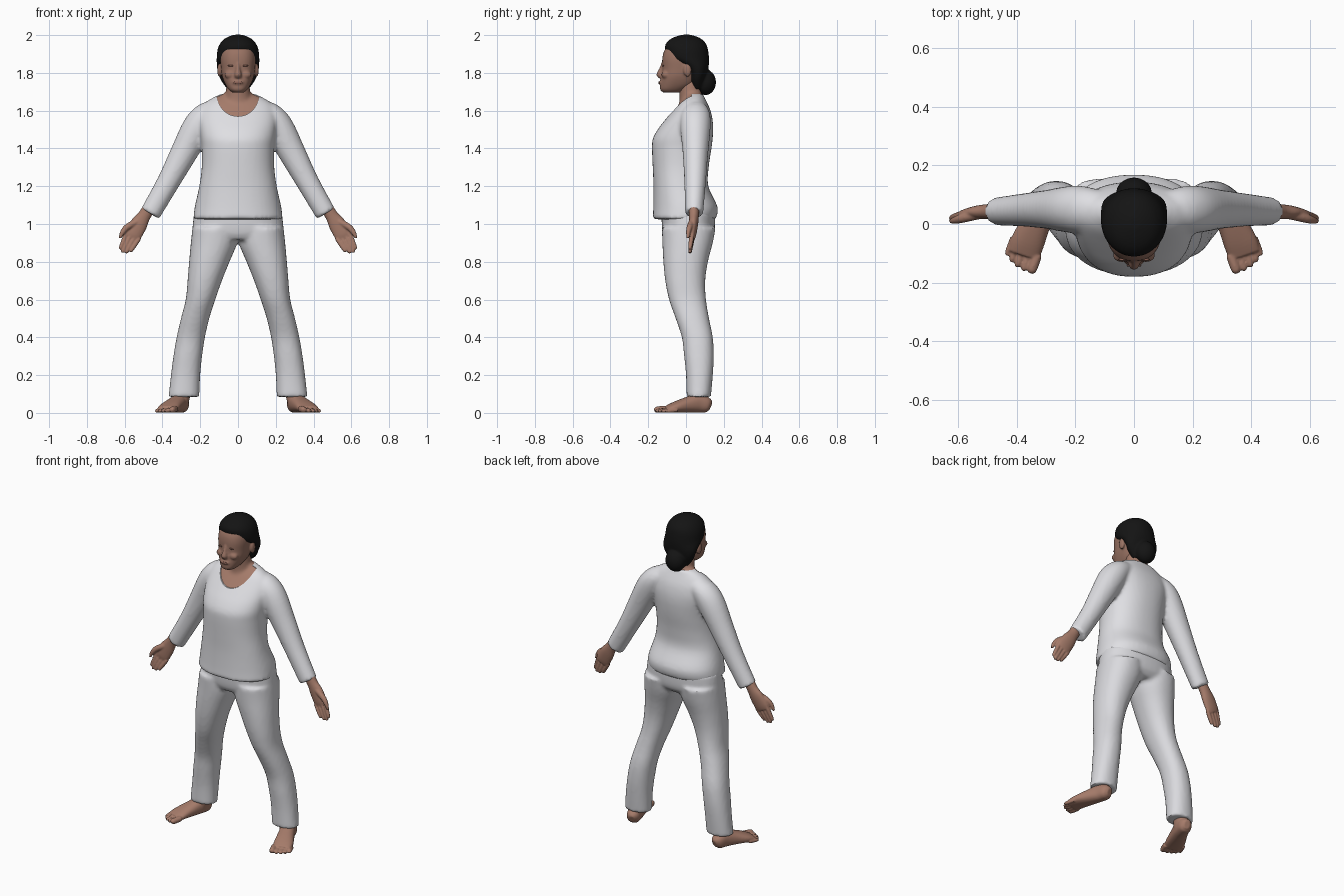
import bpy, bmesh, math
from mathutils import Vector, Matrix

if "Cube" in bpy.data.objects:
    bpy.data.objects.remove(bpy.data.objects["Cube"])

X, Y, Z = Vector((1, 0, 0)), Vector((0, 1, 0)), Vector((0, 0, 1))


def material(name, rgb):
    m = bpy.data.materials.new(name)
    m.diffuse_color = (*rgb, 1)
    m.use_nodes = True
    m.node_tree.nodes["Principled BSDF"].inputs["Base Color"].default_value = m.diffuse_color
    return m


SHIRT = material("shirt white", (0.74, 0.74, 0.77))
TROUSER = material("trouser white", (0.70, 0.70, 0.73))
SKIN = material("skin", (0.38, 0.20, 0.145))
FACE = material("face skin", (0.32, 0.17, 0.125))
LIPS = material("lips and lids", (0.25, 0.12, 0.09))
HAIR = material("black hair", (0.007, 0.007, 0.007))


def curve_rows(rows, steps=4):
    """Smooth interpolation through the given rows."""
    out = []
    for i in range(len(rows) - 1):
        p = [Vector(rows[max(0, min(len(rows) - 1, i + k))]) for k in (-1, 0, 1, 2)]
        for s in range(steps):
            t = s / steps
            out.append(p[1] + 0.5 * t * ((p[2] - p[0]) + t * (
                2 * p[0] - 5 * p[1] + 4 * p[2] - p[3] + t * (3 * (p[1] - p[2]) + p[3] - p[0]))))
    return out + [Vector(rows[-1])]


def loft(bm, rows, v=Y, direction=None, power=2.0, side=1, n=32):
    """Closed tube; each row is x, y, z, half width, half depth along v."""
    rows = curve_rows(rows)
    rings = []
    for i, r in enumerate(rows):
        c = Vector(r[:3])
        a, b = rows[max(0, i - 1)], rows[min(len(rows) - 1, i + 1)]
        d = direction or (Vector(b[:3]) - Vector(a[:3])).normalized()
        u = v.cross(d).normalized()
        w = d.cross(u)
        ring = []
        for k in range(n):
            t = 2 * math.pi * k / n
            cu, cv = math.cos(t), math.sin(t)
            pu = math.copysign(abs(cu) ** (2 / power), cu) * max(r[3], 0.002)
            pv = math.copysign(abs(cv) ** (2 / power), cv) * max(r[4], 0.002)
            co = c + u * pu + w * pv
            ring.append(bm.verts.new((co.x * side, co.y, co.z)))
        rings.append(ring)
    for a, b in zip(rings, rings[1:]):
        for k in range(n):
            bm.faces.new((a[k], a[(k + 1) % n], b[(k + 1) % n], b[k]))
    bm.faces.new(rings[0])
    bm.faces.new(rings[-1])


def ball(bm, loc, size):
    bmesh.ops.create_uvsphere(bm, u_segments=24, v_segments=14, radius=1,
                              matrix=Matrix.Translation(loc) @ Matrix.Diagonal((*size, 1)))


def body_rows(rows, inset=0.0):
    """Turn z, front y, back y, half width into centred loft rows."""
    return [(0, (f + b) / 2, z, w - inset, (b - f) / 2 - inset) for z, f, b, w in rows]


def finish(bm, name, mat, voxel=None, smooth=4, cutter=None):
    bmesh.ops.recalc_face_normals(bm, faces=bm.faces)
    me = bpy.data.meshes.new(name)
    bm.to_mesh(me)
    bm.free()
    ob = bpy.data.objects.new(name, me)
    bpy.context.collection.objects.link(ob)
    if voxel:
        r = ob.modifiers.new("fuse", 'REMESH')
        r.mode, r.voxel_size = 'VOXEL', voxel
        s = ob.modifiers.new("soften", 'SMOOTH')
        s.factor, s.iterations = 0.5, smooth
    if cutter:
        c = ob.modifiers.new("cut", 'BOOLEAN')
        c.operation, c.solver, c.object = 'DIFFERENCE', 'EXACT', cutter
    if voxel or cutter:
        dg = bpy.context.evaluated_depsgraph_get()
        done = bpy.data.meshes.new_from_object(ob.evaluated_get(dg))
        ob.modifiers.clear()
        ob.data = done
    ob.data.materials.clear()
    ob.data.materials.append(mat)
    bpy.ops.object.select_all(action='DESELECT')
    ob.select_set(True)
    bpy.context.view_layer.objects.active = ob
    bpy.ops.object.shade_smooth_by_angle(angle=math.radians(50))
    return ob


# neckline cutter: an oval bar running front to back
bm = bmesh.new()
loft(bm, [(0, -0.4, 1.69, 0.113, 0.12), (0, 0.03, 1.69, 0.113, 0.12)], v=Z, direction=Y, n=48)
neck_cutter = finish(bm, "neckline_cutter", SHIRT)
neck_cutter.hide_render = True
neck_cutter.hide_set(True)

# shirt: torso and sleeves fused, with a scooped neckline
TORSO = [(1.025, -.176, .158, .237), (1.09, -.173, .167, .229), (1.2, -.172, .118, .205),
         (1.3, -.176, .12, .192), (1.4, -.18, .135, .192), (1.45, -.176, .141, .197),
         (1.5, -.15, .144, .203), (1.55, -.112, .141, .208), (1.6, -.072, .13, .20),
         (1.64, -.04, .113, .175), (1.67, -.012, .098, .13), (1.69, .0, .09, .085)]
SLEEVE = [(.10, .05, 1.605, .055, .06), (.165, .05, 1.575, .07, .078), (.215, .05, 1.51, .08, .08),
          (.29, .05, 1.37, .071, .067), (.37, .048, 1.22, .06, .057), (.465, .043, 1.055, .055, .048)]
bm = bmesh.new()
loft(bm, body_rows(TORSO), direction=Z, power=2.25, n=48)
for s in (1, -1):
    loft(bm, SLEEVE, side=s)
finish(bm, "shirt", SHIRT, 0.011, 4, neck_cutter)

# neck and upper chest just below the shirt surface
bm = bmesh.new()
loft(bm, body_rows(TORSO[4:], 0.008), direction=Z, power=2.25, n=48)
loft(bm, [(0, .03, 1.58, .085, .07), (0, .026, 1.67, .068, .06), (0, .02, 1.76, .06, .062)], direction=Z)
finish(bm, "neck_and_chest", SKIN, 0.011, 4)

# trousers: pelvis and two legs; leg rows are z, inner x, outer x, front y, back y
LEG = [(.085, .205, .368, .003, .132), (.2, .20, .355, 0, .142), (.3, .19, .342, -.01, .147),
       (.4, .175, .325, -.022, .142), (.5, .152, .302, -.055, .122), (.6, .12, .277, -.09, .106),
       (.7, .085, .267, -.11, .102), (.8, .045, .259, -.12, .116), (.9, .004, .25, -.125, .142),
       (.98, .0, .241, -.128, .157)]
bm = bmesh.new()
loft(bm, body_rows([(.915, -.105, .115, .21), (.96, -.125, .15, .24), (1.06, -.13, .155, .232)]),
     direction=Z, power=2.3, n=48)
for s in (1, -1):
    loft(bm, [((a + b) / 2, (f + k) / 2, z, (b - a) / 2, (k - f) / 2) for z, a, b, f, k in LEG],
         direction=Z, power=2.2, side=s)
finish(bm, "trousers", TROUSER, 0.011, 4)

# hands: palm, four fingers and a thumb on the outer side
bm = bmesh.new()
for s in (1, -1):
    loft(bm, [(.455, .042, 1.11, .034, .03), (.495, .042, 1.045, .034, .026), (.524, .04, 1.0, .045, .024),
              (.553, .036, .95, .047, .019), (.566, .034, .925, .042, .013)], side=s)
    for off, length in ((-.036, .085), (-.012, .103), (.012, .11), (.036, .10)):
        pts = []
        for t, r in ((0, .012), (.5, .0125), (.92, .010), (1, .005)):
            o = off * (1 - .25 * t)
            pts.append((.555 + .87 * o + .46 * length * t, .034 - .014 * t,
                        .942 + .5 * o - .89 * length * t, r, r))
        loft(bm, pts, side=s, n=12)
    loft(bm, [(.53, .034, 1.015, .018, .018), (.585, .02, .985, .017, .016),
              (.612, .012, .955, .013, .012), (.625, .01, .925, .007, .007)], side=s, n=14)
finish(bm, "hands", SKIN, 0.0045, 2)

# feet: sole and instep, ankle, five toes
bm = bmesh.new()
for s in (1, -1):
    loft(bm, [(.291, .13, .035, .018, .024), (.296, .11, .042, .038, .041), (.31, .06, .05, .044, .049),
              (.335, 0, .041, .05, .04), (.362, -.06, .029, .057, .028), (.377, -.105, .018, .055, .017)],
         v=Z, power=2.3, side=s)
    loft(bm, [(.305, .065, .04, .04, .055), (.293, .07, .09, .04, .048), (.288, .07, .16, .042, .045)],
         direction=Z, side=s)
    for x, y, r in ((.352, -.168, .017), (.378, -.16, .012), (.400, -.147, .0115),
                    (.419, -.13, .011), (.434, -.108, .0105)):
        loft(bm, [(x - .022, y + .062, r + .004, r, r), (x - .005, y + .015, r, r, r),
                  (x, y, r * .9, r * .5, r * .5)], v=Z, side=s, n=12)
finish(bm, "feet", SKIN, 0.005, 2)

# head with nose, lips and ears
HEAD = [(1.695, -.118, -.03, .028), (1.71, -.136, .0, .048), (1.74, -.137, .05, .068),
        (1.78, -.131, .07, .084), (1.82, -.126, .085, .09), (1.87, -.126, .09, .094),
        (1.91, -.118, .09, .09), (1.94, -.098, .085, .08), (1.965, -.06, .06, .055)]
bm = bmesh.new()
loft(bm, body_rows(HEAD), direction=Z, power=2.35, n=40)
loft(bm, [(0, -.115, 1.86, .009, .012), (0, -.128, 1.82, .012, .016), (0, -.135, 1.79, .02, .022),
          (0, -.128, 1.772, .016, .015)], direction=Z, n=16)
ball(bm, (0, -.132, 1.748), (.03, .013, .013))
for s in (1, -1):
    ball(bm, (s * .098, .008, 1.815), (.012, .022, .036))
    ball(bm, (s * .04, -.108, 1.79), (.032, .022, .022))
finish(bm, "head", FACE, 0.006, 3)

# lips and closed eyelids as thin plates following the face
bm = bmesh.new()
ball(bm, (0, -.1425, 1.748), (.026, .004, .007))
for s in (1, -1):
    ball(bm, (s * .038, -.121, 1.838), (.017, .004, .0045))
finish(bm, "lips_and_eyelids", LIPS)

# hair cap and the bun at the nape
CAP = [(1.715, .035, .088, .058), (1.76, .018, .104, .09), (1.80, .012, .114, .106),
       (1.835, -.02, .12, .112), (1.875, -.092, .122, .113), (1.92, -.109, .117, .109),
       (1.95, -.109, .108, .098), (1.975, -.088, .088, .078), (1.991, -.058, .06, .052),
       (2.002, -.02, .022, .02)]
bm = bmesh.new()
loft(bm, body_rows(CAP), direction=Z, power=2.05, n=40)
ball(bm, (0, .103, 1.75), (.062, .056, .068))
finish(bm, "hair", HAIR, 0.007, 3)
